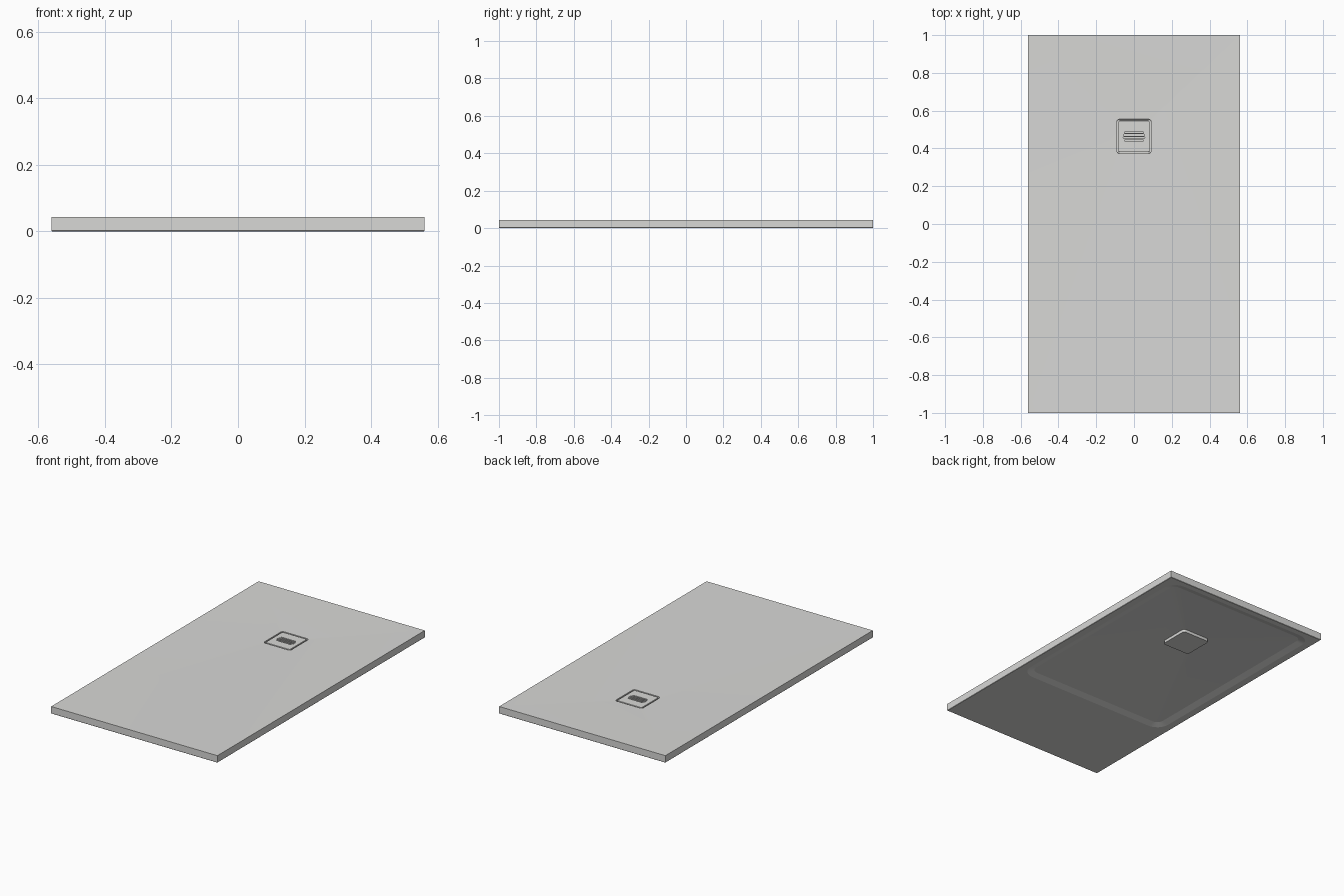
import bpy, bmesh, math

if "Cube" in bpy.data.objects:
    bpy.data.objects.remove(bpy.data.objects["Cube"])

stone = bpy.data.materials.new("stone_grey")
stone.use_nodes = True
stone.diffuse_color = (0.69, 0.69, 0.675, 1)
stone.node_tree.nodes["Principled BSDF"].inputs["Base Color"].default_value = stone.diffuse_color

DRAIN_Y = 0.464
HALF_X, HALF_Y, HEIGHT = 0.561, 1.0, 0.0435
EDGE = 0.002


def rounded_rect(cx, cy, hx, hy, r, z, segs=6):
    """Closed loop of points, corner by corner, counter-clockwise."""
    points = []
    for corner, (sx, sy) in enumerate([(1, 1), (-1, 1), (-1, -1), (1, -1)]):
        for i in range(segs + 1):
            a = math.pi / 2 * (corner + i / segs)
            points.append((cx + sx * (hx - r) + r * math.cos(a),
                           cy + sy * (hy - r) + r * math.sin(a), z))
    return points


def loft(name, loops):
    """Skin a stack of loops and cap both ends."""
    bm = bmesh.new()
    rings = [[bm.verts.new(p) for p in loop] for loop in loops]
    for low, high in zip(rings, rings[1:]):
        for i in range(len(low)):
            j = (i + 1) % len(low)
            bm.faces.new((low[i], low[j], high[j], high[i]))
    bm.faces.new(rings[0][::-1])
    bm.faces.new(rings[-1])
    bmesh.ops.remove_doubles(bm, verts=bm.verts, dist=1e-5)
    bmesh.ops.recalc_face_normals(bm, faces=bm.faces)
    mesh = bpy.data.meshes.new(name)
    bm.to_mesh(mesh)
    bm.free()
    mesh.materials.append(stone)
    obj = bpy.data.objects.new(name, mesh)
    bpy.context.collection.objects.link(obj)
    return obj


def drain_square(half, r, z):
    return rounded_rect(0, DRAIN_Y, half, half, r, z)


def hollow(inset, z):
    return rounded_rect(0, 0.287, 0.515 - inset, 0.677 - inset, 0.08 - inset, z)


# Tray: drain boss, hollow underside, outer walls, sloped top, drain pocket
tray = loft("shower_tray", [
    drain_square(0.093, 0.016, 0.010),
    drain_square(0.093, 0.016, 0.028),
    hollow(0.04, 0.011),
    hollow(0, 0),
    rounded_rect(0, 0, HALF_X - EDGE, HALF_Y - EDGE, 0, 0),
    rounded_rect(0, 0, HALF_X, HALF_Y, 0, EDGE),
    rounded_rect(0, 0, HALF_X, HALF_Y, 0, HEIGHT),
    drain_square(0.091, 0.015, 0.035),
    drain_square(0.090, 0.014, 0.020),
])

# Drain cover, leaving a narrow groove around it
cover = loft("drain_cover", [
    drain_square(0.083, 0.009, 0.0195),
    drain_square(0.083, 0.009, 0.034),
    drain_square(0.082, 0.008, 0.035),
])

# Slots cut through the cover
for offset, half in [(-0.021, 0.05), (-0.007, 0.057), (0.007, 0.057), (0.021, 0.05)]:
    cutter = loft("slot_cutter", [
        rounded_rect(0, DRAIN_Y + offset, half, 0.0045, 0.0044, z) for z in (0.015, 0.04)])
    cutter.hide_render = True
    cut = cover.modifiers.new("slot", "BOOLEAN")
    cut.operation, cut.object, cut.solver = "DIFFERENCE", cutter, "EXACT"
    bpy.context.view_layer.objects.active = cover
    bpy.ops.object.modifier_apply(modifier=cut.name)
    bpy.data.objects.remove(cutter)

# Soft shading with crisp edges
bpy.ops.object.select_all(action="DESELECT")
for obj in (tray, cover):
    obj.select_set(True)
bpy.context.view_layer.objects.active = tray
bpy.ops.object.shade_smooth_by_angle(angle=math.radians(10))
